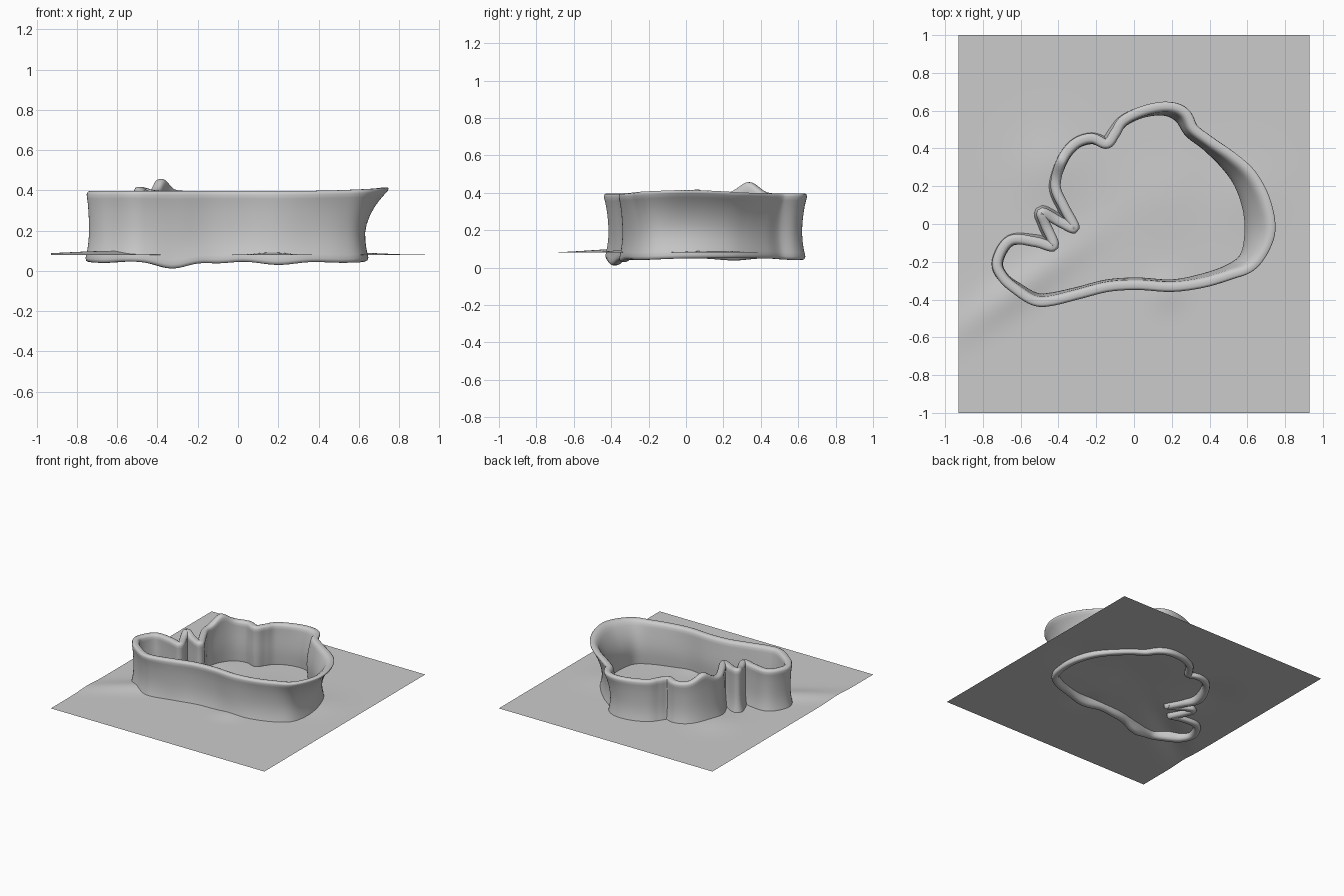
import bpy, bmesh, math
from mathutils import Vector

if "Cube" in bpy.data.objects:
    bpy.data.objects.remove(bpy.data.objects["Cube"])


def bumps(x, y, items):
    """Sum of soft round bumps (x, y, radius, height)."""
    return sum(h * math.exp(-((x - a) ** 2 + (y - b) ** 2) / r ** 2) for a, b, r, h in items)


def catmull(p0, p1, p2, p3, t):
    return 0.5 * (2 * p1 + (p2 - p0) * t + (2 * p0 - 5 * p1 + 4 * p2 - p3) * t * t
                  + (3 * p1 - p0 - 3 * p2 + p3) * t ** 3)


def finish(bm, name):
    bmesh.ops.recalc_face_normals(bm, faces=bm.faces)
    for f in bm.faces:
        f.smooth = True
    me = bpy.data.meshes.new(name)
    bm.to_mesh(me)
    bm.free()
    ob = bpy.data.objects.new(name, me)
    bpy.context.collection.objects.link(ob)
    return ob


# Wall path at mid height, counter-clockwise: x, y, outward flare of the rim
PATH = [
    (-.715, -.20, .01), (-.685, -.28, .01), (-.61, -.335, .02), (-.52, -.385, .025),
    (-.44, -.385, .025), (-.30, -.355, .02), (-.14, -.315, .02), (.02, -.305, .02),
    (.20, -.315, .02), (.36, -.285, .03), (.50, -.235, .04), (.58, -.17, .08),
    (.605, -.05, .125), (.595, .08, .12), (.55, .21, .10), (.48, .31, .07),
    (.38, .41, .04), (.29, .48, .04), (.235, .56, .05), (.16, .595, .03),
    (.05, .585, .015), (-.05, .54, .01), (-.10, .48, .0), (-.145, .425, .0),
    (-.225, .445, .01), (-.31, .415, .01), (-.375, .33, .01), (-.415, .20, .0),
    (-.37, .09, .0), (-.315, -.02, .0), (-.39, .01, .0), (-.485, .06, .0),
    (-.47, .0, .0), (-.425, -.115, .0), (-.52, -.095, .0), (-.65, -.095, .01)]
RIM = [(-.37, .33, .07, .06), (-.49, .06, .06, .02), (.70, 0, .25, .02)]
FOOT = [(-.33, -.37, .11, -.038), (.2, -.32, .12, -.02), (-.1, -.32, .1, -.012),
        (-.65, -.3, .12, -.01), (.5, -.2, .15, -.01), (.2, .58, .15, -.01), (-.4, .25, .1, -.012)]
SUB, ROWS = 8, 14

pts = [Vector(p) for p in PATH]
n = len(pts)
line = [catmull(pts[i - 1], pts[i], pts[(i + 1) % n], pts[(i + 2) % n], s / SUB)
        for i in range(n) for s in range(SUB)]

# Closed cross-section: (height fraction, side) up the outside, down the inside
us = [0.5 - 0.5 * math.cos(math.pi * k / ROWS) for k in range(ROWS + 1)]
section = [(u, 1) for u in us] + [(u, -1) for u in reversed(us)]

bm = bmesh.new()
rings = []
for i, p in enumerate(line):
    t = line[(i + 1) % len(line)] - line[i - 1]
    out = Vector((t.y, -t.x)).normalized()
    z0 = 0.05 + bumps(p.x, p.y, FOOT)
    z1 = 0.397 + bumps(p.x, p.y, RIM)
    ring = []
    for u, side in section:
        lean = p.z * max(0, (u - .3) / .7) ** 2 + .018 * max(0, (.5 - u) / .5) ** 2
        half = (.023 + .008 * (2 * u - 1) ** 4) * math.sqrt(max(.12, 1 - abs(2 * u - 1) ** 24))
        q = out * (lean + side * half)
        ring.append(bm.verts.new((p.x + q.x, p.y + q.y, z0 + (z1 - z0) * u)))
    rings.append(ring)
m = len(section)
for i, a in enumerate(rings):
    b = rings[(i + 1) % len(rings)]
    for k in range(m):
        bm.faces.new((a[k], b[k], b[(k + 1) % m], a[(k + 1) % m]))
finish(bm, "curved_wall")

# Gently rippled ground sheet
GROUND = [(-.45, .30, .18, .015), (.17, -.35, .1, .012), (.6, .15, .18, .01), (.15, .15, .2, .01)]
bm = bmesh.new()
bmesh.ops.create_grid(bm, x_segments=70, y_segments=76, size=1)
for v in bm.verts:
    x, y = v.co.x * .93, v.co.y
    across = (y + .55) - .66 * (x + .93)
    ridge = .02 * math.exp(-(across / .11) ** 2 - ((x + .6) / .35) ** 2)
    v.co = (x, y, .08 + ridge + bumps(x, y, GROUND))
finish(bm, "ground_sheet")
